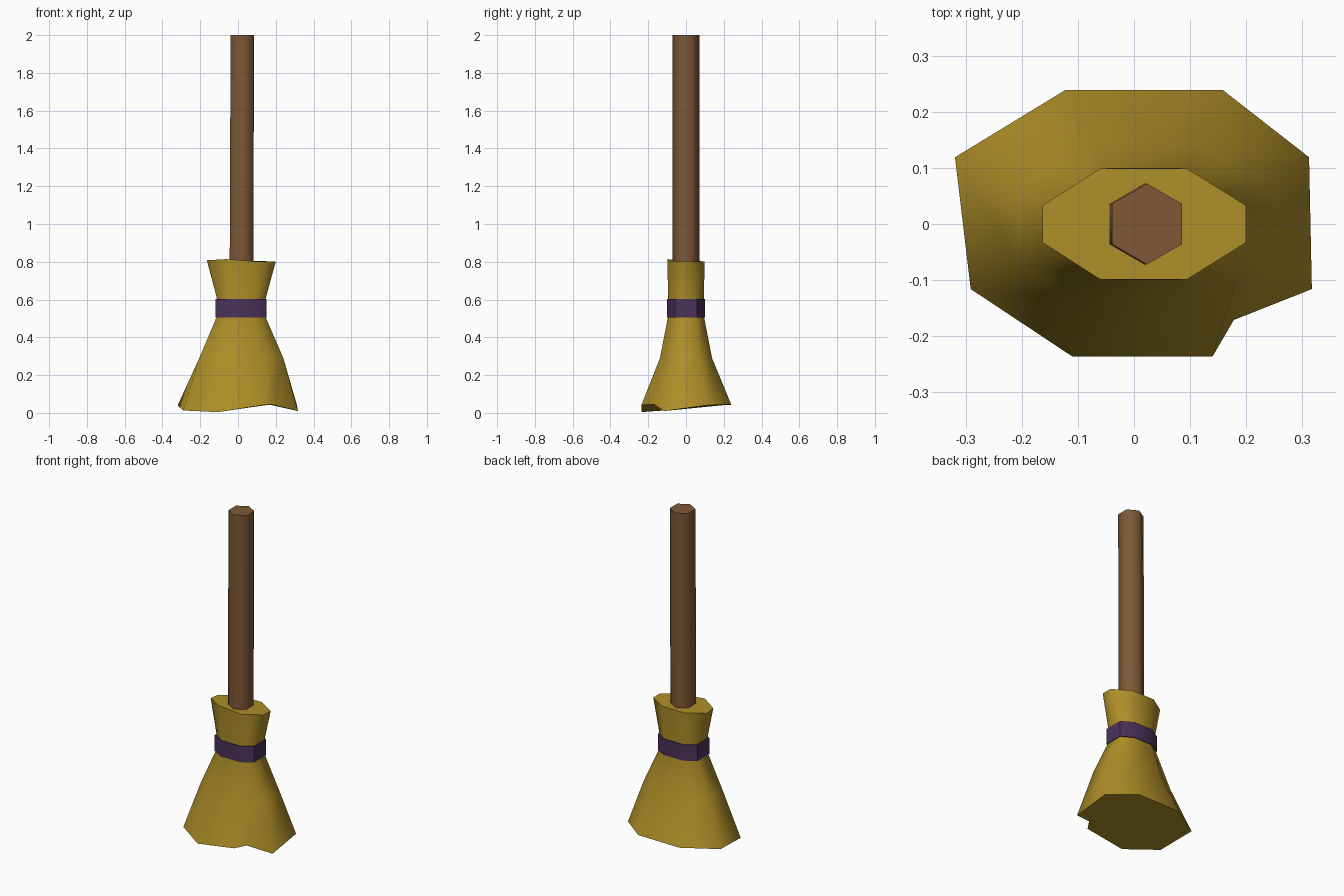
import bpy, bmesh, math
from mathutils import Vector

cube = bpy.data.objects.get("Cube")
if cube:
    bpy.data.objects.remove(cube, do_unlink=True)


def material(name, rgb):
    m = bpy.data.materials.new(name)
    m.use_nodes = True
    m.diffuse_color = (*rgb, 1)
    m.node_tree.nodes["Principled BSDF"].inputs["Base Color"].default_value = (*rgb, 1)
    return m


straw = material("straw yellow", (0.42, 0.27, 0.021))
wood = material("brown wood", (0.209, 0.098, 0.037))
cloth = material("purple cloth", (0.069, 0.032, 0.098))


def loft(name, rings, mat, angle):
    """Skin a stack of equal-length rings and cap both ends."""
    bm = bmesh.new()
    loops = [[bm.verts.new(p) for p in ring] for ring in rings]
    n = len(loops[0])
    for low, high in zip(loops, loops[1:]):
        for i in range(n):
            j = (i + 1) % n
            bm.faces.new((low[i], low[j], high[j], high[i]))
    bm.faces.new(loops[0][::-1])
    bm.faces.new(loops[-1])
    mesh = bpy.data.meshes.new(name)
    bm.to_mesh(mesh)
    bm.free()
    mesh.materials.append(mat)
    obj = bpy.data.objects.new(name, mesh)
    bpy.context.collection.objects.link(obj)
    bpy.ops.object.select_all(action="DESELECT")
    obj.select_set(True)
    bpy.context.view_layer.objects.active = obj
    bpy.ops.object.shade_smooth_by_angle(angle=math.radians(angle))
    return obj


def oval(left, right, inner_l, inner_r, y_side, y_front, z, split=True):
    """Chamfered rectangle, optionally with the front left chamfer split."""
    pts = [(inner_l, -y_front), (inner_r, -y_front), (right, -y_side), (right, y_side),
           (inner_r, y_front), (inner_l, y_front), (left, y_side), (left, -y_side)]
    if split:
        pts.insert(2, ((inner_r + right) / 2, -(y_front + y_side) / 2))
    return [Vector((x, y, z)) for x, y in pts]


# Straw head: uneven hem with a notch, flared skirt, narrow neck, wider top
hem = [Vector(p) for p in (
    (-0.11, -0.236, 0.004), (0.14, -0.236, 0.042), (0.178, -0.171, 0.045),
    (0.317, -0.116, 0.01), (0.312, 0.119, 0.042), (0.158, 0.239, 0.045),
    (-0.122, 0.239, 0.042), (-0.319, 0.119, 0.04), (-0.291, -0.116, 0.013))]
skirt = oval(-0.205, 0.24, -0.08, 0.12, 0.07, 0.138, 0.29)
neck_low = oval(-0.114, 0.147, -0.045, 0.08, 0.054, 0.096, 0.505)
neck_high = oval(-0.11, 0.145, -0.045, 0.08, 0.05, 0.094, 0.6)
rim = oval(-0.163, 0.2, -0.06, 0.094, 0.033, 0.099, 0.802)
rim[0].z = 0.814
rim[-1].z = 0.808
loft("straw_head", [hem, skirt, neck_low, neck_high, rim], straw, 75)

# Cloth band around the neck
loft("neck_band", [oval(-0.118, 0.151, -0.047, 0.083, 0.058, 0.1, z, False)
                   for z in (0.505, 0.603)], cloth, 45)


# Six-sided handle, leaning very slightly
def hexagon(cx, z):
    return [Vector((cx + 0.072 * math.sin(i * math.pi / 3),
                    -0.072 * math.cos(i * math.pi / 3), z)) for i in range(6)]


loft("handle", [hexagon(0.018, 0.7), hexagon(0.023, 2.0)], wood, 65)
